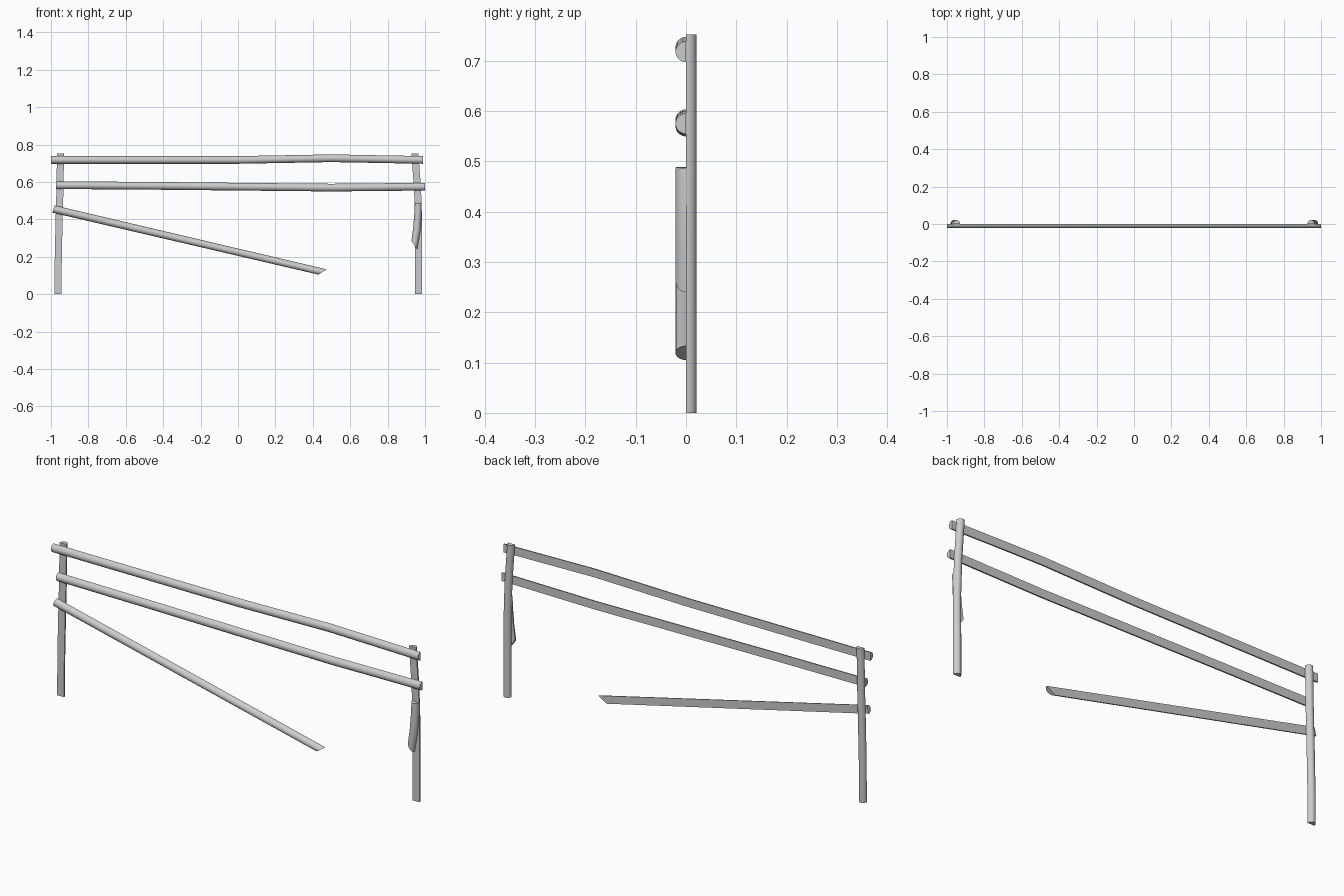
import bpy, bmesh, math

if "Cube" in bpy.data.objects:
    bpy.data.objects.remove(bpy.data.objects["Cube"])

SEG = 10      # sides around each half-round log
DEPTH = 0.021  # how far the round face stands off the flat face


def half_log(name, edges, side):
    """Half-round log on the plane y=0. edges: (x1, z1, x2, z2) pairs along its length;
    side: -1 bulges to the front, 1 to the back."""
    bm = bmesh.new()
    rings = []
    for x1, z1, x2, z2 in edges:
        ring = []
        for i in range(SEG + 1):
            t = math.pi * i / SEG
            k = (1 - math.cos(t)) / 2
            ring.append(bm.verts.new((x1 + (x2 - x1) * k,
                                      side * DEPTH * math.sin(t),
                                      z1 + (z2 - z1) * k)))
        rings.append(ring)
    n = SEG + 1
    for a, b in zip(rings, rings[1:]):
        for i in range(n):
            j = (i + 1) % n
            bm.faces.new((a[i], a[j], b[j], b[i]))
    bm.faces.new(rings[0])
    bm.faces.new(rings[-1])
    bmesh.ops.recalc_face_normals(bm, faces=bm.faces)
    mesh = bpy.data.meshes.new(name)
    bm.to_mesh(mesh)
    bm.free()
    obj = bpy.data.objects.new(name, mesh)
    bpy.context.collection.objects.link(obj)
    bpy.ops.object.select_all(action='DESELECT')
    obj.select_set(True)
    bpy.context.view_layer.objects.active = obj
    bpy.ops.object.shade_smooth_by_angle(angle=math.radians(35))
    return obj


def rail(name, path, h=0.0205):
    return half_log(name, [(x, z - h, x, z + h) for x, z in path], -1)


def post(name, path, w=0.0188):
    return half_log(name, [(x - w, z, x + w, z) for x, z in path], 1)


# Posts, slightly bent, round side to the back
post("left_post", [(-0.962, 0), (-0.961, 0.19), (-0.957, 0.375), (-0.952, 0.56), (-0.949, 0.752)])
post("right_post", [(0.965, 0), (0.965, 0.19), (0.966, 0.375), (0.960, 0.56), (0.946, 0.752)])

# Two whole rails, round side to the front
rail("top_rail", [(-1.0, 0.718), (-0.5, 0.718), (0, 0.718), (0.5, 0.727), (0.99, 0.718)])
rail("middle_rail", [(-0.973, 0.583), (-0.5, 0.58), (0, 0.575), (0.5, 0.57), (1.0, 0.575)])

# Fallen rail with a slanted break
half_log("broken_rail", [(-0.992, 0.436, -0.981, 0.475),
                         (0.430, 0.105, 0.474, 0.133)], -1)

# Stub of the broken rail hanging on the right post
half_log("broken_stub", [(0.946, 0.489, 0.982, 0.487),
                         (0.942, 0.42, 0.981, 0.42),
                         (0.936, 0.35, 0.976, 0.345),
                         (0.927, 0.285, 0.958, 0.240)], -1)
